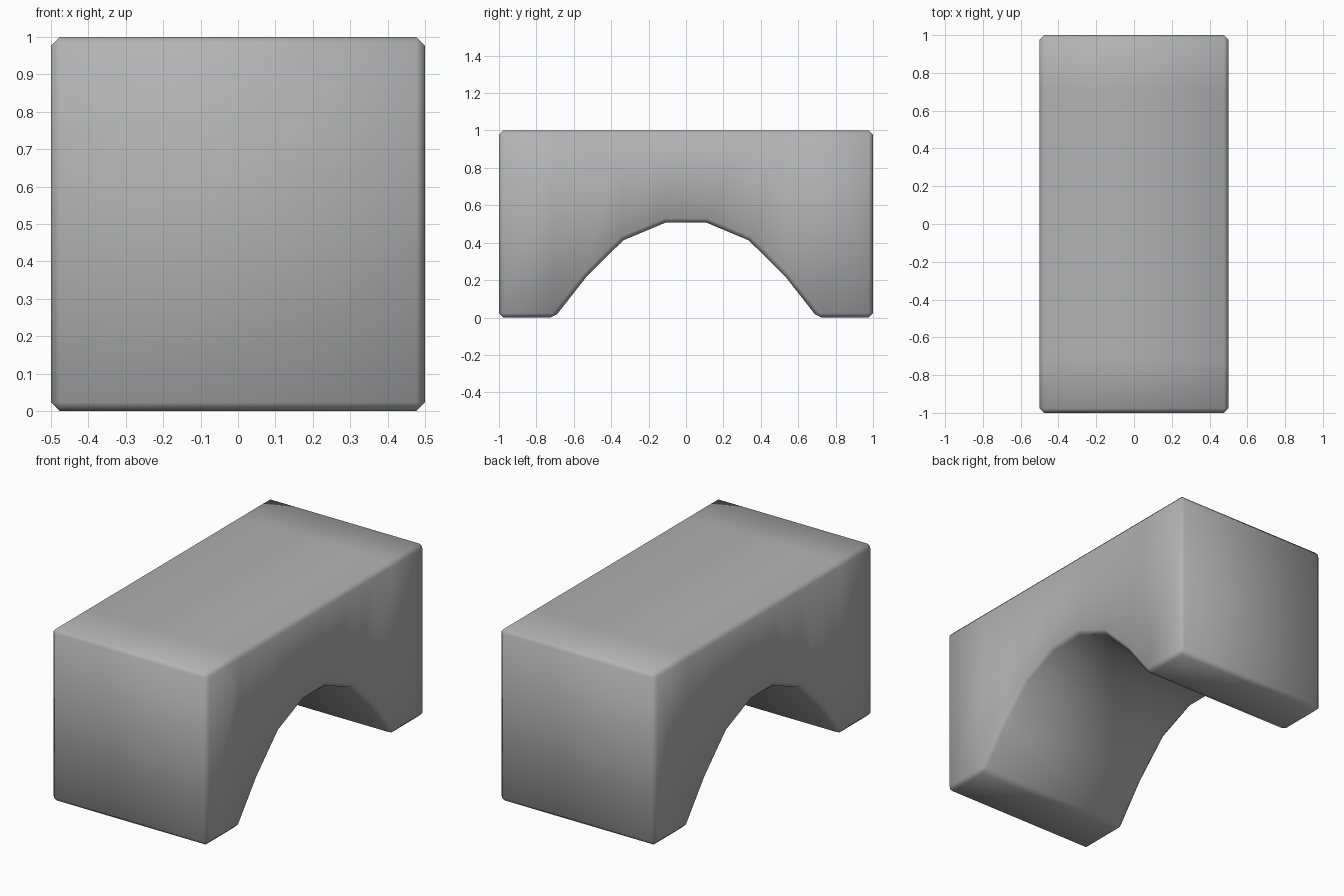
import bpy, bmesh, math

if "Cube" in bpy.data.objects:
    bpy.data.objects.remove(bpy.data.objects["Cube"])

# Underside outline from the centre outwards, as (y, z)
half = [(0.11, 0.507), (0.335, 0.413), (0.528, 0.223), (0.703, 0), (1, 0)]
under = [(-y, z) for y, z in reversed(half)] + half

# Arched block: side wall of upright columns between the underside and flat top
bm = bmesh.new()
low = [bm.verts.new((-0.5, y, z)) for y, z in under]
top = [bm.verts.new((-0.5, y, 1)) for y, z in under]
wall = [bm.faces.new((low[i], low[i + 1], top[i + 1], top[i]))
        for i in range(len(under) - 1)]

# Extrude the wall across the width
ext = bmesh.ops.extrude_face_region(bm, geom=wall, use_keep_orig=True)
moved = [v for v in ext["geom"] if isinstance(v, bmesh.types.BMVert)]
bmesh.ops.translate(bm, verts=moved, vec=(1, 0, 0))
bmesh.ops.recalc_face_normals(bm, faces=bm.faces)

# Small chamfer on the hard edges only, not between the arch facets
hard = [e for e in bm.edges if e.calc_face_angle(0) > math.radians(35)]
bmesh.ops.bevel(bm, geom=hard, offset=0.023, segments=1,
                affect='EDGES', profile=0.5, clamp_overlap=True)
bmesh.ops.recalc_face_normals(bm, faces=bm.faces)
for f in bm.faces:
    f.smooth = True

mesh = bpy.data.meshes.new("arch_block")
bm.to_mesh(mesh)
bm.free()
block = bpy.data.objects.new("arch_block", mesh)
bpy.context.collection.objects.link(block)

# Darker grey finish
grey = bpy.data.materials.new("dark_grey")
grey.diffuse_color = (0.45, 0.45, 0.45, 1)
grey.use_nodes = True
grey.node_tree.nodes["Principled BSDF"].inputs["Base Color"].default_value = grey.diffuse_color
mesh.materials.append(grey)
